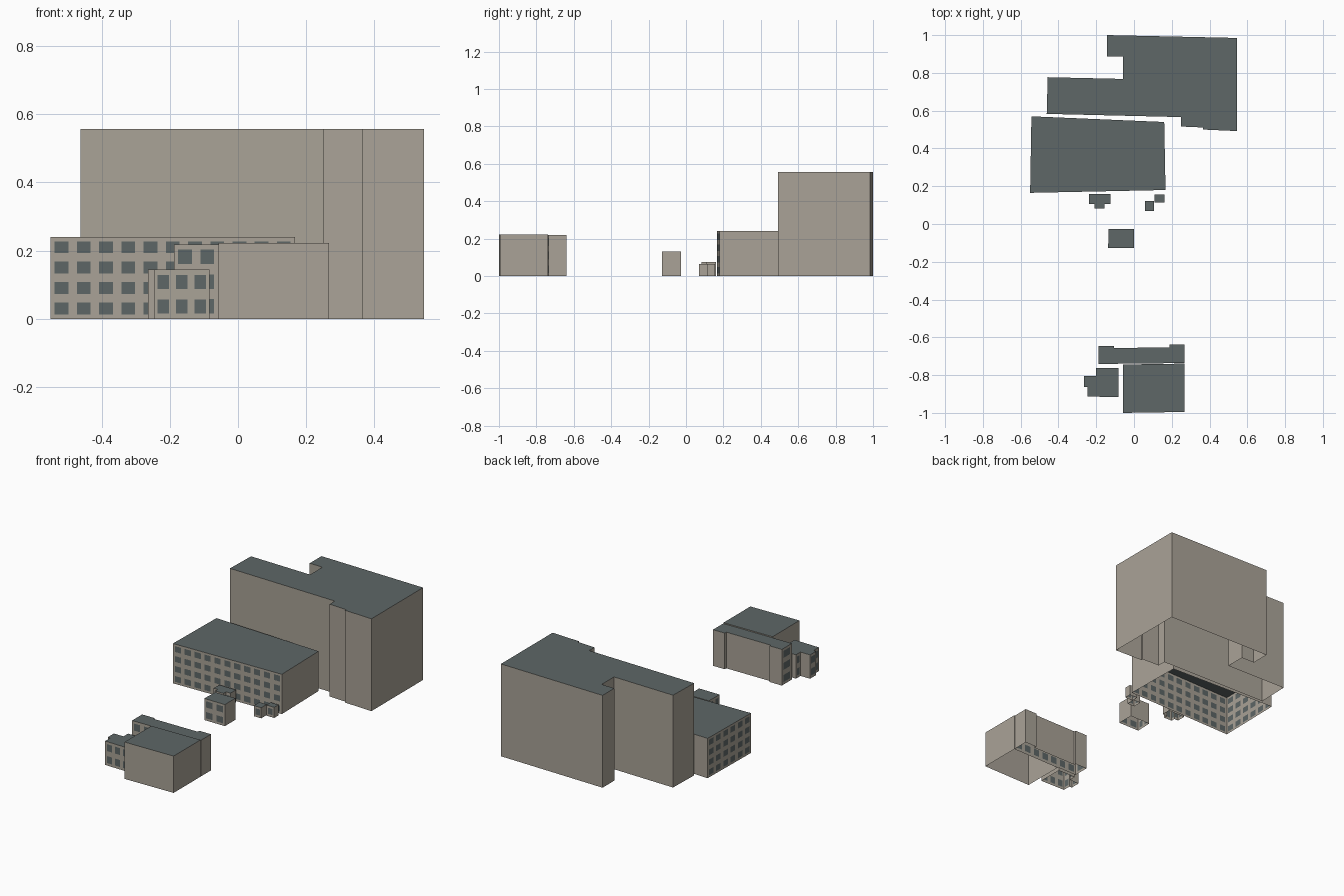
import bpy, bmesh
from mathutils import Vector

if "Cube" in bpy.data.objects:
    bpy.data.objects.remove(bpy.data.objects["Cube"])


def material(name, rgb):
    m = bpy.data.materials.new(name)
    m.diffuse_color = (*rgb, 1)
    m.use_nodes = True
    m.node_tree.nodes["Principled BSDF"].inputs["Base Color"].default_value = m.diffuse_color
    return m


WALL = material("stone_wall", (0.40, 0.365, 0.31))
ROOF = material("slate_grey", (0.112, 0.135, 0.135))
CELL = 0.065          # size of one window bay


def cuts(length, count, share):
    """Positions that split a length into bays, each margin / window / margin."""
    bay = length / count
    out = [0.0]
    for i in range(count):
        out += [bay * (i + 0.5 - share / 2), bay * (i + 0.5 + share / 2)]
    return out + [length]


def building(name, outline, height, windows=False):
    """Open-bottomed block: flat roof and walls, windows on front and left walls."""
    pts = [Vector((x, y, 0)) for x, y in outline]
    area = sum(a.x * b.y - b.x * a.y for a, b in zip(pts, pts[1:] + pts[:1]))
    if area < 0:
        pts.reverse()
    up = Vector((0, 0, 1))
    bm = bmesh.new()
    # roof
    roof = bm.faces.new([bm.verts.new(p + up * height) for p in pts])
    roof.material_index = 1
    # walls, with window panes cut into the faces
    for a, b in zip(pts, pts[1:] + pts[:1]):
        length = (b - a).length
        d = (b - a) / length
        us, vs = [0, length], [0, height]
        glazed = windows and length > 0.024 and (d.y < -0.5 or d.x > 0.5)
        if glazed:
            us = cuts(length, max(1, round(length / CELL)), 0.62)
            vs = cuts(height, max(1, round(height / CELL)), 0.58)
        grid = [[bm.verts.new(a + d * u + up * v) for v in vs] for u in us]
        for i in range(len(us) - 1):
            for j in range(len(vs) - 1):
                f = bm.faces.new((grid[i][j], grid[i + 1][j],
                                  grid[i + 1][j + 1], grid[i][j + 1]))
                f.material_index = int(glazed and i % 2 == 1 and j % 2 == 1)
    me = bpy.data.meshes.new(name)
    bm.to_mesh(me)
    bm.free()
    me.materials.append(WALL)
    me.materials.append(ROOF)
    ob = bpy.data.objects.new(name, me)
    bpy.context.collection.objects.link(ob)


# tall rear block
building("tall_block", [
    (-0.143, 1.0), (-0.143, 0.888), (-0.057, 0.886), (-0.057, 0.768),
    (-0.457, 0.777), (-0.462, 0.583), (0.25, 0.566), (0.25, 0.516),
    (0.365, 0.511), (0.365, 0.5), (0.546, 0.492), (0.546, 0.985)], 0.557)

# long four-storey building
building("long_building", [
    (-0.55, 0.165), (0.167, 0.18), (0.16, 0.54), (-0.543, 0.57)], 0.24, True)

# little annexes in front of it
building("stepped_annex", [
    (-0.237, 0.16), (-0.237, 0.107), (-0.21, 0.107), (-0.21, 0.082),
    (-0.155, 0.082), (-0.155, 0.107), (-0.125, 0.107), (-0.125, 0.16)], 0.076, True)
building("small_shed_left", [
    (0.057, 0.07), (0.106, 0.07), (0.106, 0.123), (0.057, 0.123)], 0.064, True)
building("small_shed_right", [
    (0.109, 0.115), (0.161, 0.115), (0.161, 0.156), (0.109, 0.156)], 0.064, True)

# lone house in the middle
building("middle_house", [
    (-0.137, -0.126), (0.001, -0.127), (0.001, -0.026), (-0.134, -0.026)], 0.13, True)

# front group
building("front_strip", [
    (-0.188, -0.741), (0.267, -0.736), (0.267, -0.639), (0.189, -0.639),
    (0.189, -0.654), (-0.107, -0.656), (-0.107, -0.645), (-0.188, -0.645)], 0.218, True)
building("front_hall", [
    (-0.057, -1.0), (0.267, -0.995), (0.267, -0.739), (-0.057, -0.744)], 0.222)
building("front_corner_house", [
    (-0.2, -0.763), (-0.2, -0.806), (-0.264, -0.806), (-0.264, -0.864),
    (-0.247, -0.864), (-0.247, -0.913), (-0.083, -0.917), (-0.083, -0.763)], 0.144, True)
